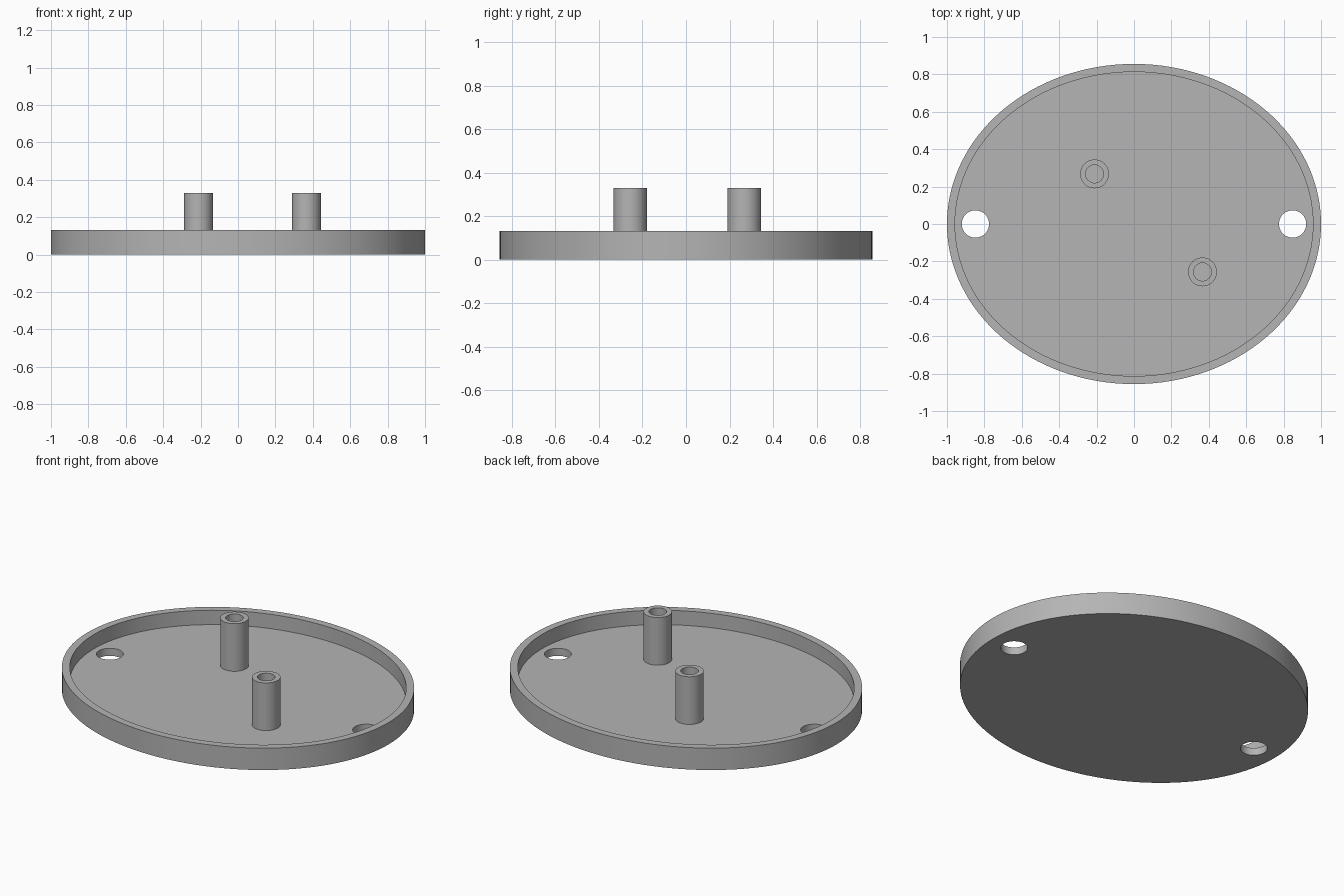
import bpy
import bmesh
from math import cos, sin, tau, radians

cube = bpy.data.objects.get("Cube")
if cube:
    bpy.data.objects.remove(cube, do_unlink=True)

# Main dimensions
RX, RY = 1.0, 0.856
WALL = 0.043
FLOOR, RIM, POST_TOP = 0.045, 0.131, 0.33
POST_R, BORE_R, HOLE_R, HOLE_X = 0.077, 0.048, 0.073, 0.848

grey = bpy.data.materials.new("plain grey")
grey.use_nodes = True
colour = (0.46, 0.46, 0.46, 1)
grey.diffuse_color = colour
grey.node_tree.nodes["Principled BSDF"].inputs["Base Color"].default_value = colour


def stacked_rings(name, rings, sides, centre=(0, 0), cap_ends=True):
    """Skin elliptical rings (rx, ry, z); cap both ends or join last to first."""
    bm = bmesh.new()
    loops = [[bm.verts.new((centre[0] + rx * cos(tau * i / sides),
                            centre[1] + ry * sin(tau * i / sides), z))
              for i in range(sides)] for rx, ry, z in rings]
    pairs = list(zip(loops, loops[1:]))
    if cap_ends:
        bm.faces.new(loops[0][::-1])
        bm.faces.new(loops[-1])
    else:
        pairs.append((loops[-1], loops[0]))
    for a, b in pairs:
        for i in range(sides):
            j = (i + 1) % sides
            bm.faces.new((a[i], a[j], b[j], b[i]))
    bmesh.ops.recalc_face_normals(bm, faces=bm.faces)
    mesh = bpy.data.meshes.new(name)
    bm.to_mesh(mesh)
    bm.free()
    mesh.materials.append(grey)
    obj = bpy.data.objects.new(name, mesh)
    bpy.context.collection.objects.link(obj)
    return obj


def activate(obj):
    bpy.ops.object.select_all(action='DESELECT')
    obj.select_set(True)
    bpy.context.view_layer.objects.active = obj


# Oval tray with a raised rim
tray = stacked_rings("oval_tray", [
    (RX, RY, 0), (RX, RY, RIM),
    (RX - WALL, RY - WALL, RIM), (RX - WALL, RY - WALL, FLOOR)], 128)

# Mounting holes through the floor at both ends
for x in (-HOLE_X, HOLE_X):
    cutter = stacked_rings("hole_cutter", [
        (HOLE_R, HOLE_R, -0.1), (HOLE_R, HOLE_R, RIM)], 48, (x, 0))
    cutter.hide_render = True
    cut = tray.modifiers.new("mounting_hole", 'BOOLEAN')
    cut.operation = 'DIFFERENCE'
    cut.solver = 'EXACT'
    cut.object = cutter
    activate(tray)
    bpy.ops.object.modifier_apply(modifier=cut.name)
    bpy.data.objects.remove(cutter, do_unlink=True)

# Hollow standing posts
posts = [stacked_rings(name, [
    (POST_R, POST_R, FLOOR), (POST_R, POST_R, POST_TOP),
    (BORE_R, BORE_R, POST_TOP), (BORE_R, BORE_R, FLOOR)], 48, centre, False)
    for name, centre in (("back_post", (-0.211, 0.268)),
                         ("front_post", (0.366, -0.256)))]

# Smooth round walls, crisp edges
for obj in [tray] + posts:
    activate(obj)
    bpy.ops.object.shade_smooth_by_angle(angle=radians(30))
